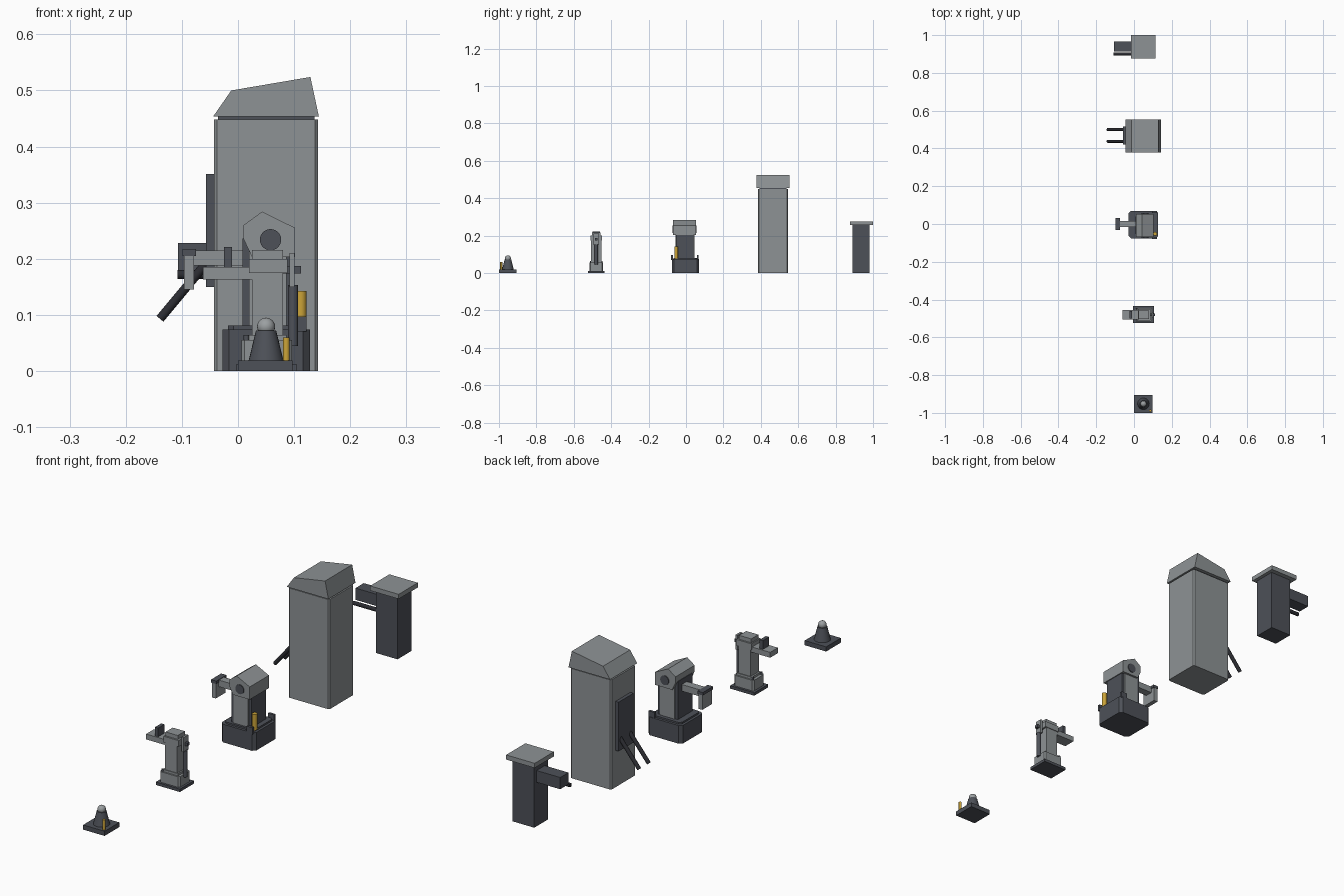
import bpy, bmesh, math
from mathutils import Vector

if "Cube" in bpy.data.objects:
    bpy.data.objects.remove(bpy.data.objects["Cube"])


def material(name, rgb):
    m = bpy.data.materials.new(name)
    m.diffuse_color = (*rgb, 1)
    m.use_nodes = True
    m.node_tree.nodes["Principled BSDF"].inputs["Base Color"].default_value = m.diffuse_color
    return m


LIGHT = material("light grey", (0.27, 0.29, 0.30))
PALE = material("pale grey", (0.33, 0.35, 0.36))
DARK = material("dark slate", (0.075, 0.082, 0.098))
BLACK = material("near black", (0.025, 0.026, 0.032))
YELLOW = material("warning yellow", (0.60, 0.37, 0.04))


def finish(name, bm, mat):
    bmesh.ops.recalc_face_normals(bm, faces=bm.faces)
    me = bpy.data.meshes.new(name)
    bm.to_mesh(me)
    bm.free()
    me.materials.append(mat)
    ob = bpy.data.objects.new(name, me)
    bpy.context.collection.objects.link(ob)
    return ob


def box(name, x, y, z, mat, chamfer=0):
    """Box from ranges, with optional chamfered upright edges."""
    bm = bmesh.new()
    bmesh.ops.create_cube(bm, size=1)
    for v in bm.verts:
        v.co = [r[0] if c < 0 else r[1] for c, r in zip(v.co, (x, y, z))]
    if chamfer:
        up = [e for e in bm.edges
              if abs(e.verts[0].co.z - e.verts[1].co.z) > 1e-5]
        bmesh.ops.bevel(bm, geom=up, offset=chamfer, segments=1, affect='EDGES')
    return finish(name, bm, mat)


def prism(name, profile, y, mat):
    """Extrude an x-z outline along y."""
    bm = bmesh.new()
    f = bm.faces.new([bm.verts.new((px, y[0], pz)) for px, pz in profile])
    ext = bmesh.ops.extrude_face_region(bm, geom=[f])
    vs = [g for g in ext['geom'] if isinstance(g, bmesh.types.BMVert)]
    bmesh.ops.translate(bm, verts=vs, vec=(0, y[1] - y[0], 0))
    return finish(name, bm, mat)


def rod(name, a, b, r, mat, r2=None, sides=16):
    """Cylinder or cone between two points."""
    a, b = Vector(a), Vector(b)
    bm = bmesh.new()
    bmesh.ops.create_cone(bm, cap_ends=True, segments=sides, radius1=r,
                          radius2=r if r2 is None else r2, depth=(b - a).length)
    ob = finish(name, bm, mat)
    ob.location = (a + b) / 2
    ob.rotation_euler = (b - a).to_track_quat('Z', 'Y').to_euler()
    for p in ob.data.polygons:
        p.use_smooth = len(p.vertices) == 4
    return ob


# Small beacon: plate, cone, ball and marker post
box("beacon_base", (0.0, 0.097), (-1.0, -0.905), (0, 0.019), DARK)
rod("beacon_cone", (0.05, -0.952, 0.019), (0.05, -0.952, 0.072), 0.031, DARK, 0.018, 24)
bm = bmesh.new()
bmesh.ops.create_uvsphere(bm, u_segments=20, v_segments=12, radius=0.016)
ball = finish("beacon_ball", bm, PALE)
ball.location = (0.05, -0.952, 0.079)
for p in ball.data.polygons:
    p.use_smooth = True
rod("beacon_marker", (0.086, -0.988, 0.019), (0.086, -0.988, 0.06), 0.006, YELLOW)

# Slim post with side shelf
box("post_plate", (-0.004, 0.105), (-0.525, -0.435), (0, 0.012), DARK)
box("post_foot", (0.006, 0.096), (-0.516, -0.444), (0.012, 0.055), LIGHT, 0.006)
box("post_collar", (0.018, 0.086), (-0.51, -0.45), (0.055, 0.064), LIGHT)
box("post_column", (0.025, 0.08), (-0.507, -0.453), (0.064, 0.175), LIGHT)
box("post_head", (0.02, 0.088), (-0.51, -0.45), (0.175, 0.2), LIGHT)
box("post_cap", (0.025, 0.08), (-0.503, -0.457), (0.2, 0.216), LIGHT)
box("post_shelf", (-0.062, 0.025), (-0.505, -0.455), (0.163, 0.185), LIGHT)
box("post_shelf_block", (-0.025, -0.011), (-0.5, -0.46), (0.185, 0.221), DARK)
box("post_bracket", (0.08, 0.112), (-0.487, -0.473), (0.174, 0.187), DARK)
box("post_clip", (0.092, 0.101), (-0.495, -0.465), (0.15, 0.21), LIGHT)
rod("post_pipe", (0.098, -0.48, 0.045), (0.098, -0.48, 0.153), 0.009, DARK)
for y in (-0.508, -0.452):
    rod("foot_bolt", (0.015, y, 0.05), (0.015, y, 0.064), 0.005, DARK)

# Pedestal machine with pitched head
box("machine_base", (-0.028, 0.128), (-0.076, 0.07), (0, 0.074), DARK, 0.012)
box("machine_base_lid", (-0.018, 0.118), (-0.066, 0.06), (0.074, 0.081), DARK, 0.01)
box("machine_column", (0.008, 0.098), (-0.053, 0.041), (0.081, 0.236), DARK)
for y in (-0.057, 0.041):
    box("column_panel", (0.02, 0.086), (y, y + 0.004), (0.081, 0.215), LIGHT)
prism("machine_head", [(0.01, 0.235), (0.01, 0.26), (0.043, 0.284),
                       (0.102, 0.255), (0.102, 0.203), (0.025, 0.203)],
      (-0.07, 0.054), LIGHT)
for y, d in ((-0.07, -0.003), (0.054, 0.003)):
    rod("head_port", (0.058, y - d, 0.234), (0.058, y + d, 0.234), 0.019, DARK, None, 24)
box("machine_arm", (-0.08, 0.02), (-0.016, 0.016), (0.188, 0.215), LIGHT)
box("arm_plate", (-0.096, -0.078), (-0.032, 0.032), (0.145, 0.205), LIGHT)
box("arm_plate_cap", (-0.099, -0.075), (-0.033, 0.033), (0.205, 0.217), DARK)
rod("machine_marker", (0.112, -0.052, 0.078), (0.112, -0.052, 0.143), 0.01, YELLOW)
for y in (-0.08, 0.058):
    box("side_tab", (0.095, 0.122), (y, y + 0.01), (0.07, 0.097), DARK)

# Tall tower with hipped cap
box("tower_body", (-0.043, 0.143), (0.385, 0.545), (0, 0.448), LIGHT, 0.006)
box("tower_neck", (-0.036, 0.136), (0.392, 0.538), (0.448, 0.454), DARK)
prism("tower_cap", [(-0.044, 0.454), (-0.012, 0.5), (0.129, 0.524), (0.144, 0.454)],
      (0.378, 0.553), LIGHT)
box("tower_panel", (-0.057, -0.043), (0.42, 0.516), (0.15, 0.351), DARK)
for y in (0.438, 0.5):
    rod("tower_strut", (-0.05, y, 0.2), (-0.139, y, 0.093), 0.008, BLACK)

# Far pillar with side box
box("pillar_body", (0.0, 0.098), (0.89, 0.98), (0, 0.256), DARK)
box("pillar_cap", (-0.016, 0.113), (0.876, 1.0), (0.256, 0.275), LIGHT)
box("pillar_arm", (-0.107, 0.0), (0.912, 0.965), (0.18, 0.228), DARK)
rod("pillar_rod", (-0.108, 0.9, 0.172), (0.02, 0.9, 0.172), 0.008, BLACK)
